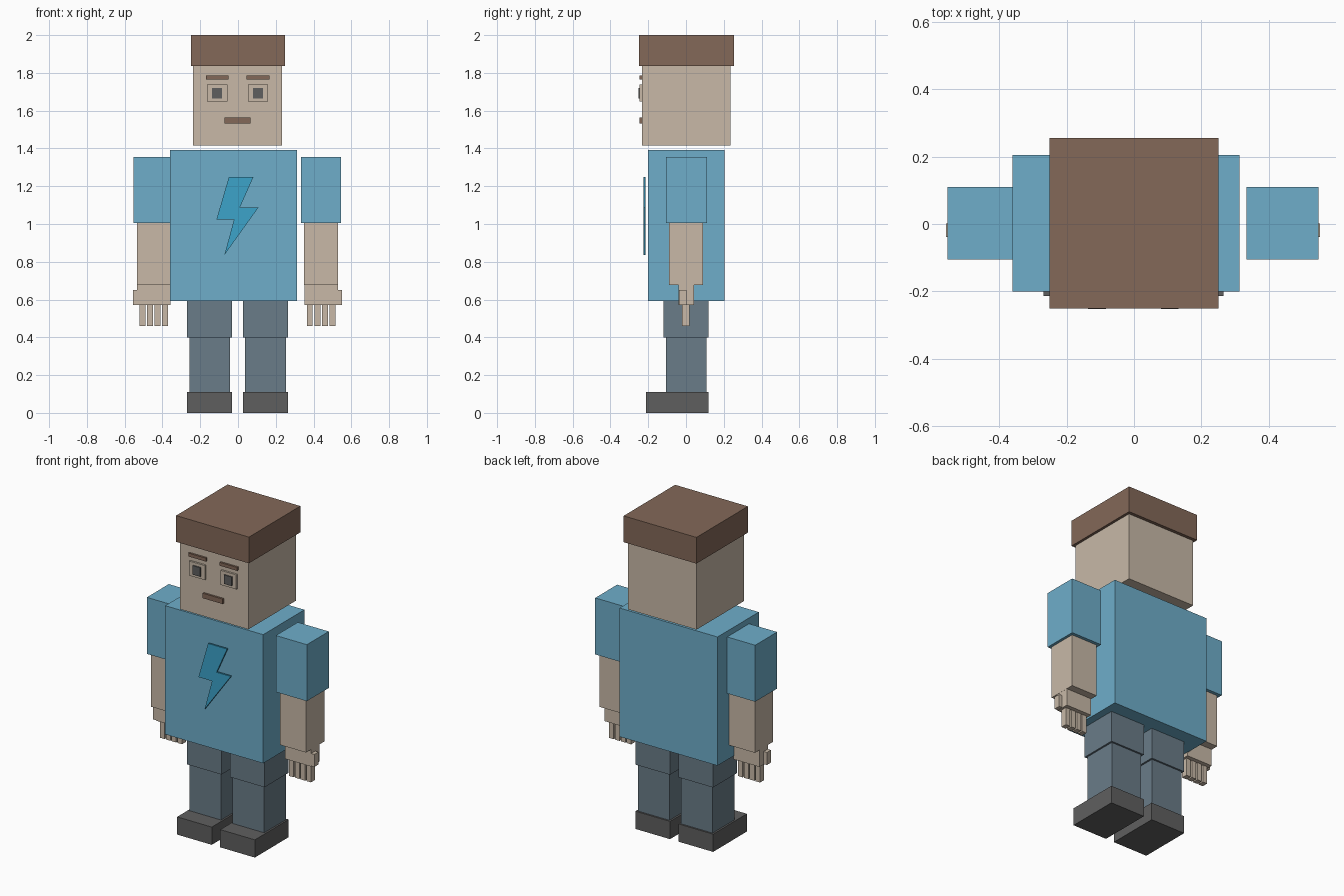
import bpy
import bmesh

default_cube = bpy.data.objects.get("Cube")
if default_cube:
    bpy.data.objects.remove(default_cube, do_unlink=True)


def linear(channel):
    c = channel / 255
    return c / 12.92 if c <= 0.04045 else ((c + 0.055) / 1.055) ** 2.4


def make_material(name, red, green, blue):
    material = bpy.data.materials.new(name)
    material.use_nodes = True
    colour = (linear(red), linear(green), linear(blue), 1)
    material.diffuse_color = colour
    shader = material.node_tree.nodes["Principled BSDF"]
    shader.inputs["Base Color"].default_value = colour
    shader.inputs["Roughness"].default_value = 0.9
    return material


skin = make_material("skin", 200, 185, 167)
brown = make_material("brown hair", 131, 104, 88)
shirt = make_material("light blue shirt", 110, 174, 202)
bolt_blue = make_material("bright blue", 60, 163, 202)
denim = make_material("slate trousers", 106, 124, 136)
charcoal = make_material("charcoal", 95, 95, 95)


def add_object(name, bm, material):
    bmesh.ops.recalc_face_normals(bm, faces=bm.faces)
    mesh = bpy.data.meshes.new(name)
    bm.to_mesh(mesh)
    bm.free()
    mesh.materials.append(material)
    obj = bpy.data.objects.new(name, mesh)
    bpy.context.collection.objects.link(obj)
    return obj


def box(name, material, x, y, z):
    """Box spanning the given (low, high) ranges."""
    bm = bmesh.new()
    bmesh.ops.create_cube(bm, size=1)
    for vert in bm.verts:
        for axis, (low, high) in enumerate((x, y, z)):
            vert.co[axis] = high if vert.co[axis] > 0 else low
    return add_object(name, bm, material)


def around(centre, width):
    return (centre - width / 2, centre + width / 2)


# Head and hair
box("head", skin, (-0.237, 0.234), (-0.233, 0.235), (1.416, 1.837))
box("hair", brown, (-0.25, 0.25), (-0.25, 0.255), (1.837, 2))

# Face
box("mouth", brown, (-0.071, 0.066), (-0.245, -0.23), (1.533, 1.564))
for side, sign in (("left", 1), ("right", -1)):
    eye_x = sign * 0.108 - 0.002
    box(side + "_eyebrow", brown, around(eye_x, 0.12), (-0.245, -0.23), (1.766, 1.787))
    box(side + "_eye", skin, around(eye_x, 0.107), (-0.245, -0.23), (1.649, 1.739))
    box(side + "_pupil", charcoal, around(eye_x, 0.053), (-0.252, -0.24), (1.665, 1.721))

# Torso
box("torso", shirt, (-0.36, 0.313), (-0.2, 0.205), (0.593, 1.392))

# Lightning bolt plate
outline = [(-0.048, 1.25), (0.082, 1.25), (0.01, 1.087), (0.108, 1.087),
           (-0.072, 0.836), (-0.021, 1.024), (-0.114, 1.024)]
bm = bmesh.new()
face = bm.faces.new([bm.verts.new((x, -0.225, z)) for x, z in outline])
extruded = bmesh.ops.extrude_face_region(bm, geom=[face], use_keep_orig=True)
for item in extruded["geom"]:
    if isinstance(item, bmesh.types.BMVert):
        item.co.y += 0.011
add_object("chest_bolt", bm, bolt_blue)

for side, sign in (("left", 1), ("right", -1)):
    # Arm
    arm_x = sign * 0.443 - 0.003
    box(side + "_sleeve", shirt, around(arm_x, 0.213), (-0.105, 0.11), (1.005, 1.356))
    box(side + "_forearm", skin, around(arm_x, 0.18), (-0.09, 0.09), (0.676, 1.005))

    # Hand with four fingers and a stub thumb on the outside
    box(side + "_palm", skin, around(arm_x, 0.178), (-0.04, 0.043), (0.57, 0.676))
    thumb_x = sorted((arm_x + sign * 0.08, arm_x + sign * 0.111))
    box(side + "_thumb", skin, thumb_x, (-0.038, 0.002), (0.572, 0.65))
    for i in range(4):
        finger_x = arm_x + sign * (0.04 * (i - 1.5))
        box(f"{side}_finger_{i + 1}", skin, around(finger_x, 0.031),
            (-0.02, 0.018), (0.46, 0.572))

    # Leg and shoe
    leg_x = sign * 0.148 - 0.002
    box(side + "_thigh", denim, around(leg_x, 0.238), (-0.118, 0.119), (0.4, 0.595))
    box(side + "_shin", denim, around(leg_x, 0.216), (-0.106, 0.108), (0.11, 0.4))
    box(side + "_shoe", charcoal, around(leg_x, 0.238), (-0.213, 0.118), (0, 0.11))
